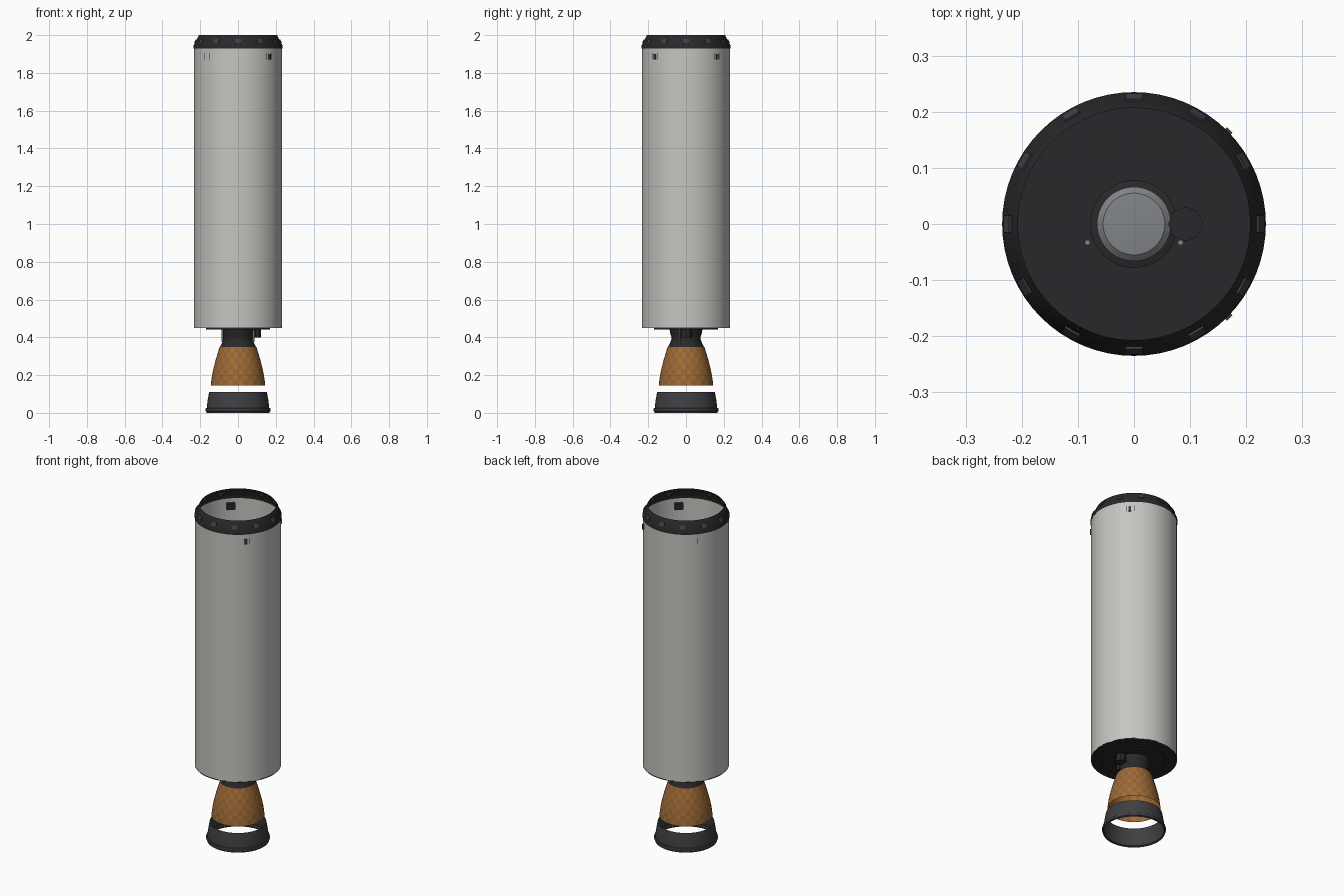
import bpy, bmesh, math
from mathutils import Matrix, Vector

if "Cube" in bpy.data.objects:
    bpy.data.objects.remove(bpy.data.objects["Cube"])


def material(name, rgb):
    m = bpy.data.materials.new(name)
    m.diffuse_color = (*rgb, 1)
    m.use_nodes = True
    m.node_tree.nodes["Principled BSDF"].inputs["Base Color"].default_value = m.diffuse_color
    return m


SHELL = material("warm_grey", (0.56, 0.56, 0.53))
DARK = material("dark", (0.022, 0.022, 0.024))
PIPE = material("charcoal", (0.05, 0.05, 0.055))
METAL = material("metal", (0.22, 0.23, 0.24))
COPPER = material("copper", (0.36, 0.155, 0.04))
COPPER2 = material("copper_dark", (0.30, 0.125, 0.032))


def finish(name, bm, mats, smooth=True):
    me = bpy.data.meshes.new(name)
    bm.normal_update()
    bm.to_mesh(me)
    bm.free()
    for m in mats:
        me.materials.append(m)
    ob = bpy.data.objects.new(name, me)
    bpy.context.collection.objects.link(ob)
    if smooth:
        bpy.ops.object.select_all(action='DESELECT')
        ob.select_set(True)
        bpy.context.view_layer.objects.active = ob
        bpy.ops.object.shade_smooth_by_angle(angle=math.radians(30))
    return ob


def lathe(name, profile, mats, n=64, checker=False, loop=False):
    """Spin (radius, z) points round z; radius 0 makes a pole."""
    bm = bmesh.new()
    rings = []
    for r, z in profile:
        if r == 0:
            rings.append([bm.verts.new((0, 0, z))] * n)
        else:
            rings.append([bm.verts.new((r * math.cos(2 * math.pi * i / n),
                                        r * math.sin(2 * math.pi * i / n), z)) for i in range(n)])
    pairs = list(zip(rings, rings[1:])) + ([(rings[-1], rings[0])] if loop else [])
    for k, (a, b) in enumerate(pairs):
        for i in range(n):
            j = (i + 1) % n
            vs = list(dict.fromkeys((a[i], a[j], b[j], b[i])))
            f = bm.faces.new(vs)
            f.material_index = (i // 2 + k) % 2 if checker else 0
    return finish(name, bm, mats)


def cylinder(name, x, y, z0, z1, r, n, mat):
    bm = bmesh.new()
    bmesh.ops.create_cone(bm, cap_ends=True, segments=n, radius1=r, radius2=r, depth=z1 - z0,
                          matrix=Matrix.Translation((x, y, (z0 + z1) / 2)))
    return finish(name, bm, [mat])


def boxes(name, angles, r, z, size, mat, tilt=0):
    """Boxes placed round the axis: size is radial, tangential, vertical."""
    bm = bmesh.new()
    for a in angles:
        m = (Matrix.Rotation(a, 4, 'Z') @ Matrix.Translation((r, 0, z))
             @ Matrix.Rotation(tilt, 4, 'Y') @ Matrix.Diagonal((*size, 1)))
        bmesh.ops.create_cube(bm, size=1, matrix=m)
    return finish(name, bm, [mat], smooth=False)


# Hollow body and its closing plate
lathe("body_shell", [(0.233, 0.45), (0.233, 1.93)], [SHELL])
lathe("base_plate", [(0, 0.449), (0.233, 0.449), (0.233, 0.455), (0, 0.455)], [DARK])
lathe("thrust_plate", [(0, 0.442), (0.17, 0.442), (0.17, 0.449)], [DARK])

# Open collar with twelve latches
lathe("top_collar", [(0.235, 1.928), (0.235, 1.945), (0.207, 2.0)], [DARK])
boxes("collar_latches", [math.radians(30 * i) for i in range(12)], 0.222, 1.966,
      (0.012, 0.03, 0.022), PIPE, math.radians(-27))

# Small wall units: blocks inside, tabs showing outside
boxes("inner_wall_blocks", [math.radians(45 + 90 * i) for i in range(4)], 0.222, 1.888,
      (0.02, 0.045, 0.036), DARK)
boxes("outer_tabs", [math.radians(s * 44.5) for s in (-1, 1)], 0.234, 1.885,
      (0.01, 0.014, 0.03), PIPE)

# Engine head inside the body
lathe("injector_flange", [(0.078, 0.45), (0.078, 0.462), (0.064, 0.466)], [DARK])
lathe("injector_dome", [(0.066, 0.45), (0.066, 0.47), (0.055, 0.48), (0, 0.485)], [METAL])

# Chamber, throat and bell
lathe("chamber", [(0.087, 0.445), (0.085, 0.425), (0.078, 0.405), (0.076, 0.395),
                  (0.084, 0.37), (0.097, 0.345)], [DARK])


def bell(t):
    return (0.097 + 0.047 * math.sin(t * math.pi / 2 * 0.85) / math.sin(math.pi / 2 * 0.85),
            0.35 - 0.205 * t)


lathe("nozzle_bell", [bell(i / 7) for i in range(8)], [COPPER, COPPER2], checker=True)

# Separate nozzle extension with rolled lip
lathe("nozzle_extension", [(0.153, 0.11), (0.161, 0.065), (0.166, 0.02)], [PIPE])
lip = [(0.167 + 0.006 * math.cos(a), 0.016 + 0.010 * math.sin(a))
       for a in [i * math.pi / 4 for i in range(8)]]
lathe("extension_lip", lip, [PIPE], loop=True)
lathe("lip_skirt", [(0.166, 0.02), (0.168, 0.0)], [PIPE])

# Pump and feed lines
cylinder("pump", 0.092, 0, 0.40, 0.49, 0.031, 8, DARK)
for s in (-1, 1):
    cylinder("feed_line", s * 0.083, -0.033, 0.375, 0.48, 0.005, 12, METAL)
